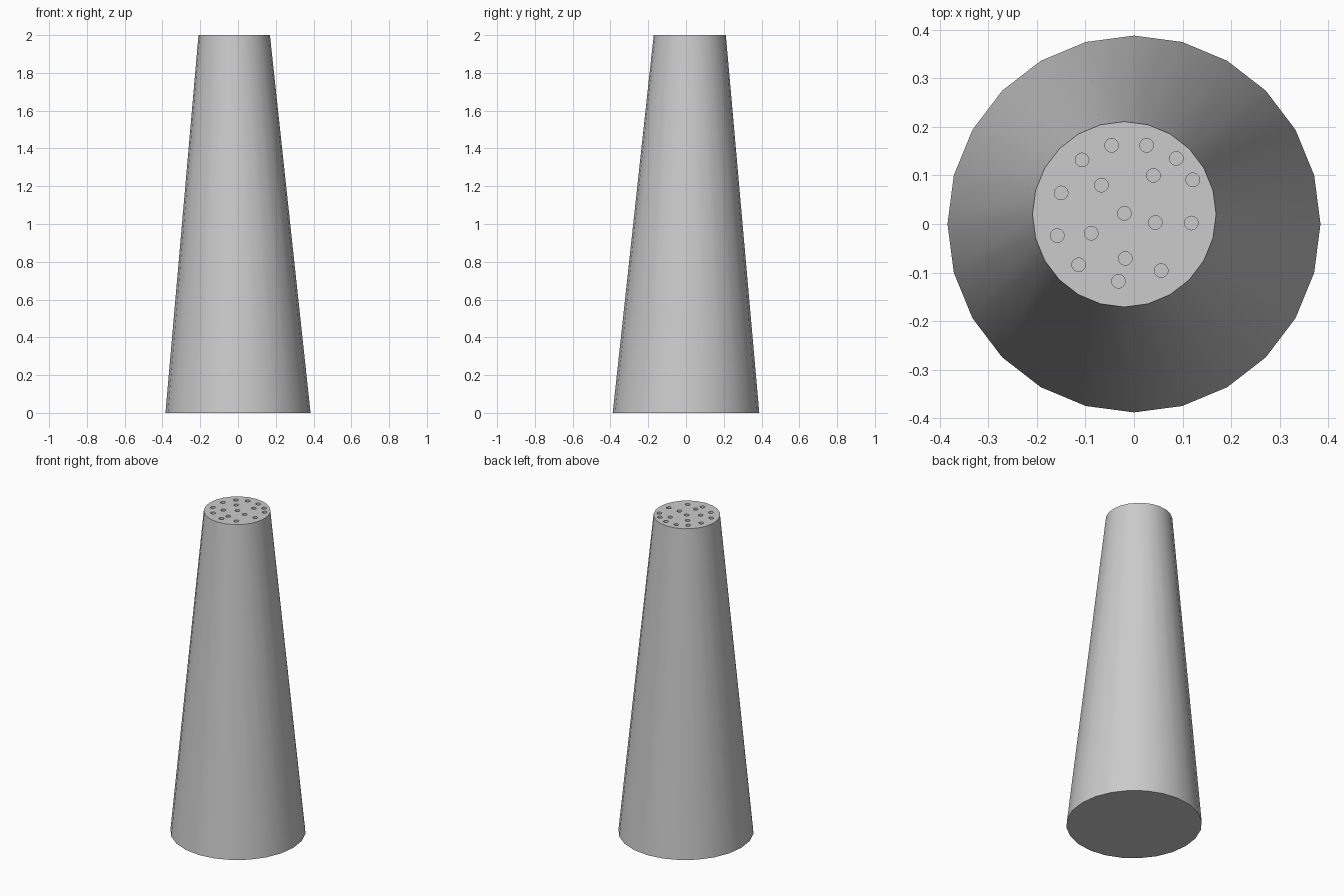
import bpy
import bmesh
from math import radians
from mathutils import Matrix, Vector

default_cube = bpy.data.objects.get("Cube")
if default_cube:
    bpy.data.objects.remove(default_cube, do_unlink=True)

HEIGHT = 2.0
SIDES = 24
HOLE_RADIUS = 0.014
HOLE_DEPTH = 0.03
TOP_CENTRE = Vector((-0.02, 0.02, 0))

# Hole centres on the top, in thousandths of a unit
HOLES = [
    (-107, 132), (-46, 162), (26, 162), (87, 135), (40, 100), (121, 91),
    (-150, 64), (-67, 80), (-20, 22), (44, 3), (118, 2), (-158, -24),
    (-88, -19), (-114, -84), (-18, -71), (56, -96), (-32, -118),
]


def make_material(name, colour):
    material = bpy.data.materials.new(name)
    material.use_nodes = True
    material.diffuse_color = colour
    for node in material.node_tree.nodes:
        if node.type == 'BSDF_PRINCIPLED':
            node.inputs["Base Color"].default_value = colour
    return material


def make_object(name, bm, material):
    mesh = bpy.data.meshes.new(name)
    bmesh.ops.recalc_face_normals(bm, faces=bm.faces)
    bm.to_mesh(mesh)
    bm.free()
    mesh.materials.append(material)
    obj = bpy.data.objects.new(name, mesh)
    bpy.context.collection.objects.link(obj)
    return obj


grey = make_material("plain grey", (0.6, 0.6, 0.6, 1))

# Tapered body: a cone frustum whose top is shifted off centre
bm = bmesh.new()
bmesh.ops.create_cone(bm, cap_ends=True, segments=SIDES, radius1=0.388,
                      radius2=0.191, depth=HEIGHT,
                      matrix=Matrix.Translation((0, 0, HEIGHT / 2)))
bmesh.ops.scale(bm, vec=(0.99, 1, 1), verts=bm.verts)
top_ring = [v for v in bm.verts if v.co.z > HEIGHT / 2]
bmesh.ops.translate(bm, vec=TOP_CENTRE, verts=top_ring)
body = make_object("shaker_body", bm, grey)

# Cutter for the shallow round holes
bm = bmesh.new()
for x, y in HOLES:
    place = Matrix.Translation((x / 1000, y / 1000, HEIGHT))
    bmesh.ops.create_cone(bm, cap_ends=True, segments=SIDES,
                          radius1=HOLE_RADIUS, radius2=HOLE_RADIUS,
                          depth=2 * HOLE_DEPTH, matrix=place)
cutter = make_object("hole_cutter", bm, grey)
cutter.hide_render = True

# Cut the holes, then smooth the round sides
cut = body.modifiers.new("holes", 'BOOLEAN')
cut.operation = 'DIFFERENCE'
cut.solver = 'EXACT'
cut.object = cutter
bpy.ops.object.select_all(action='DESELECT')
body.select_set(True)
bpy.context.view_layer.objects.active = body
bpy.ops.object.modifier_apply(modifier=cut.name)
bpy.data.objects.remove(cutter, do_unlink=True)
bpy.ops.object.shade_smooth_by_angle(angle=radians(30))
